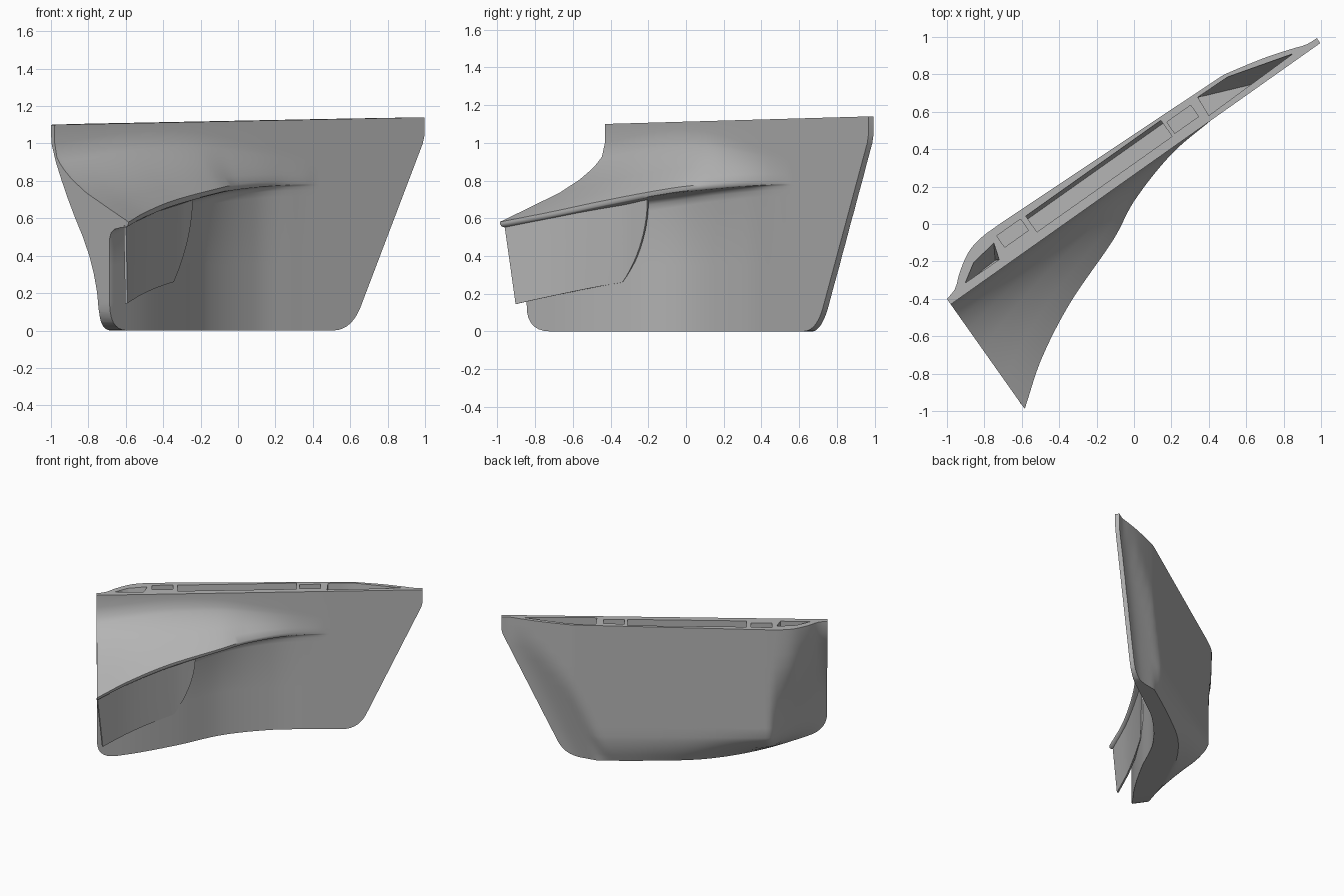
import bpy, bmesh, math
from mathutils import Vector

if "Cube" in bpy.data.objects:
    bpy.data.objects.remove(bpy.data.objects["Cube"])

grey = bpy.data.materials.new("mid grey")
grey.use_nodes = True
grey.diffuse_color = (0.46, 0.46, 0.46, 1)
grey.node_tree.nodes["Principled BSDF"].inputs["Base Color"].default_value = (0.46, 0.46, 0.46, 1)

# Panel frame: u runs along the panel, v points out of its front
ANGLE = math.atan(0.707)
ALONG = Vector((math.cos(ANGLE), math.sin(ANGLE), 0))
OUT = Vector((math.sin(ANGLE), -math.cos(ANGLE), 0))
ORIGIN = Vector((0, 0.263, 0))


def place(u, v, z):
    return ORIGIN + ALONG * u + OUT * v + Vector((0, 0, z))


def curve(x, pts):
    """Smooth interpolation through a few (x, y) points."""
    if x <= pts[0][0]:
        return pts[0][1]
    if x >= pts[-1][0]:
        return pts[-1][1]
    i = max(k for k in range(len(pts) - 1) if pts[k][0] <= x)

    def slope(k):
        a, b = pts[max(k - 1, 0)], pts[min(k + 1, len(pts) - 1)]
        return (b[1] - a[1]) / (b[0] - a[0])
    (x0, y0), (x1, y1) = pts[i], pts[i + 1]
    w = x1 - x0
    t = (x - x0) / w
    return ((2*t**3 - 3*t**2 + 1) * y0 + (t**3 - 2*t**2 + t) * w * slope(i)
            + (3*t**2 - 2*t**3) * y1 + (t**3 - t**2) * w * slope(i + 1))


def loft(name, rings, closed=True):
    """Skin rings of (u, v, z) points; closed rings get end caps."""
    bm = bmesh.new()
    rows = [[bm.verts.new(place(*p)) for p in ring] for ring in rings]
    n = len(rows[0])
    for a, b in zip(rows, rows[1:]):
        for i in range(n if closed else n - 1):
            j = (i + 1) % n
            bm.faces.new((a[i], a[j], b[j], b[i]))
    if closed:
        bm.faces.new(rows[0])
        bm.faces.new(rows[-1])
    bmesh.ops.recalc_face_normals(bm, faces=bm.faces)
    mesh = bpy.data.meshes.new(name)
    bm.to_mesh(mesh)
    bm.free()
    mesh.materials.append(grey)
    obj = bpy.data.objects.new(name, mesh)
    bpy.context.collection.objects.link(obj)
    return obj


def apply(obj, mod):
    bpy.ops.object.select_all(action='DESELECT')
    obj.select_set(True)
    bpy.context.view_layer.objects.active = obj
    bpy.ops.object.modifier_apply(modifier=mod.name)


def cut(obj, cutter, operation):
    mod = obj.modifiers.new("cut", 'BOOLEAN')
    mod.operation, mod.solver, mod.object = operation, 'EXACT', cutter
    apply(obj, mod)
    bpy.data.objects.remove(cutter)


# Guide curves along the panel
LIP_OUT = [(-1.2, .685), (-.975, .52), (-.68, .365), (-.28, .215), (-.08, .115), (.23, .025), (.5, 0)]
LIP_Z = [(-1.2, .58), (-.975, .632), (-.68, .695), (-.28, .76), (-.08, .782), (.23, .803), (.5, .81)]
FACE_OUT = [(-1.2, .51), (-.9, .41), (-.6, .275), (-.27, .1), (.1, .01), (.4, 0)]
COVE_Z = [(-1.2, 1), (-.7, 1.06), (-.3, 1.06), (.1, 1), (.5, .93)]
COVE = [(0, 0), (.03, .18), (.075, .26), (.13, .34), (.24, .465), (.43, .63), (.72, .82), (1, 1)]
# Back surface: left end edge, left sweep, right taper, right chamfer and heel
END_BACK = [(.05, .41), (.22, .395), (.43, .31), (.68, .14), (.97, -.02), (1.1, -.035)]
SWEEP = [(-1.2, 1), (-1.13, .88), (-1.067, .58), (-.97, .22), (-.9, .08), (-.8, 0)]
TAPER = [(.5, -.2), (.7, -.16), (.93, -.108), (1.08, -.062), (1.15, -.038), (1.22, -.03)]
CHAMFER = [(0, -.033), (.08, -.05), (.22, -.11), (.34, -.17), (.6, -.3)]
HEEL = [(-1.2, .42), (-.73, .08), (-.32, -.085), (.1, -.12), (.8, -.11)]
BACK_ROWS = [-.03, 0, .03, .06, .1, .14, .18, .22, .3, .4, .5, .6, .7, .8, .9, 1, 1.1, 1.2]


def right_end(z):
    return 1.22 - max(0, 1.04 - z) * .4617


def back(u, z):
    low = min(1, max(0, (-.78 - u) / .42))
    w = low + (curve(u, SWEEP) - low) * curve(z, [(.25, 0), (.8, 1)])
    v = (-.18 + .028 * u) * (1 - w) + curve(z, END_BACK) * w
    v = max(v, curve(u, TAPER), curve(right_end(z) - u, CHAMFER))
    v += max(0, curve(u, HEEL) - v) * curve(z, [(0, 1), (.1, .35), (.2, 0)])
    return min(v, curve(u, FACE_OUT) - .033)


def section(u):
    lip, lip_z = curve(u, LIP_OUT), curve(u, LIP_Z)
    face, top = curve(u, FACE_OUT), curve(u, COVE_Z)
    lip = max(lip, face)
    ring = [(u, 0, 1.2)]
    ring += [(u, lip * a, top + (lip_z - top) * b) for a, b in COVE]
    step = lip - face
    ring += [(u, face + step * a, lip_z - dz) for a, dz in
             ((1, .012), (.95, .024), (.85, .029), (.6, .031), (.25, .04), (.08, .058), (0, .09))]
    ring += [(u, face, z) for z in (.35, .15, -.03)]
    ring += [(u, back(u, z), z) for z in BACK_ROWS]
    return ring


# Main panel with the flared shelf
COLUMNS = 90
panel = loft("flared_panel", [section(-1.25 + 2.55 * i / COLUMNS) for i in range(COLUMNS + 1)])


# Trim to the side outline with rounded lower corners
def corner(p, c, q, steps=7):
    out = []
    for i in range(steps + 1):
        t = i / steps
        out.append(tuple(p[k]*(1-t)**2 + 2*c[k]*t*(1-t) + q[k]*t*t for k in (0, 1)))
    return out


outline = [(-1.2, 1.1)] + corner((-1.2, .14), (-1.2, 0), (-1.05, 0))
outline += corner((.62, 0), (.74, 0), (.8, .12)) + [(1.21, 1), (1.22, 1.04), (1.22, 1.14)]
cut(panel, loft("outline_cutter", [[(u, v, z) for u, z in outline] for v in (-1, 1)]), 'INTERSECT')


# Pockets sunk into the top edge
def pocket(rim, floor, depth):
    levels = ((rim, 1.3), (rim, 1.13), (floor, 1.12 - depth))
    cut(panel, loft("pocket_cutter", [[(u, v, z) for u, v in r] for r, z in levels]), 'DIFFERENCE')


def rectangle(u0, u1, v0, v1):
    return [(u0, v0), (u1, v0), (u1, v1), (u0, v1)]


pocket(rectangle(-.6, .285, -.155, -.05), rectangle(-.6, .285, -.135, -.05), .4)
for u, v in ((-.71, -.12), (.384, -.092)):
    slot = rectangle(u - .078, u + .078, v - .037, v + .037)
    pocket(slot, slot, .05)
pocket([(-1.08, -.049), (-.97, -.118), (-.82, -.14), (-.85, -.046)],
       [(-1, -.046), (-.95, -.052), (-.87, -.055), (-.86, -.046)], .35)
pocket([(.518, -.142), (.712, -.138), (1.067, -.038), (.51, -.028)],
       [(.518, -.138), (.54, -.132), (.79, -.032), (.51, -.028)], .35)

# Thin skirt hanging under the shelf lip
SKIRT = [(-1.2, .65), (-.95, .475), (-.63, .302), (-.47, .238)]


def skirt_point(s, t):
    left, right = -1.2 + .04 * t, -.47 - .16 * t ** 2
    u = left + (right - left) * s
    low = .145 + .115 * s + .03 * s * (1 - s)
    high = curve(u, LIP_Z) - .02
    return (u, curve(u, SKIRT) - .015 * t, high + (low - high) * t)


skirt = loft("hanging_skirt", [[skirt_point(i / 20, j / 12) for j in range(13)] for i in range(21)], False)
solid = skirt.modifiers.new("thickness", 'SOLIDIFY')
solid.thickness, solid.offset = .013, 0
apply(skirt, solid)

for obj in (panel, skirt):
    bpy.context.view_layer.objects.active = obj
    obj.select_set(True)
bpy.ops.object.select_all(action='DESELECT')
panel.select_set(True)
skirt.select_set(True)
bpy.ops.object.shade_smooth_by_angle(angle=math.radians(38))
